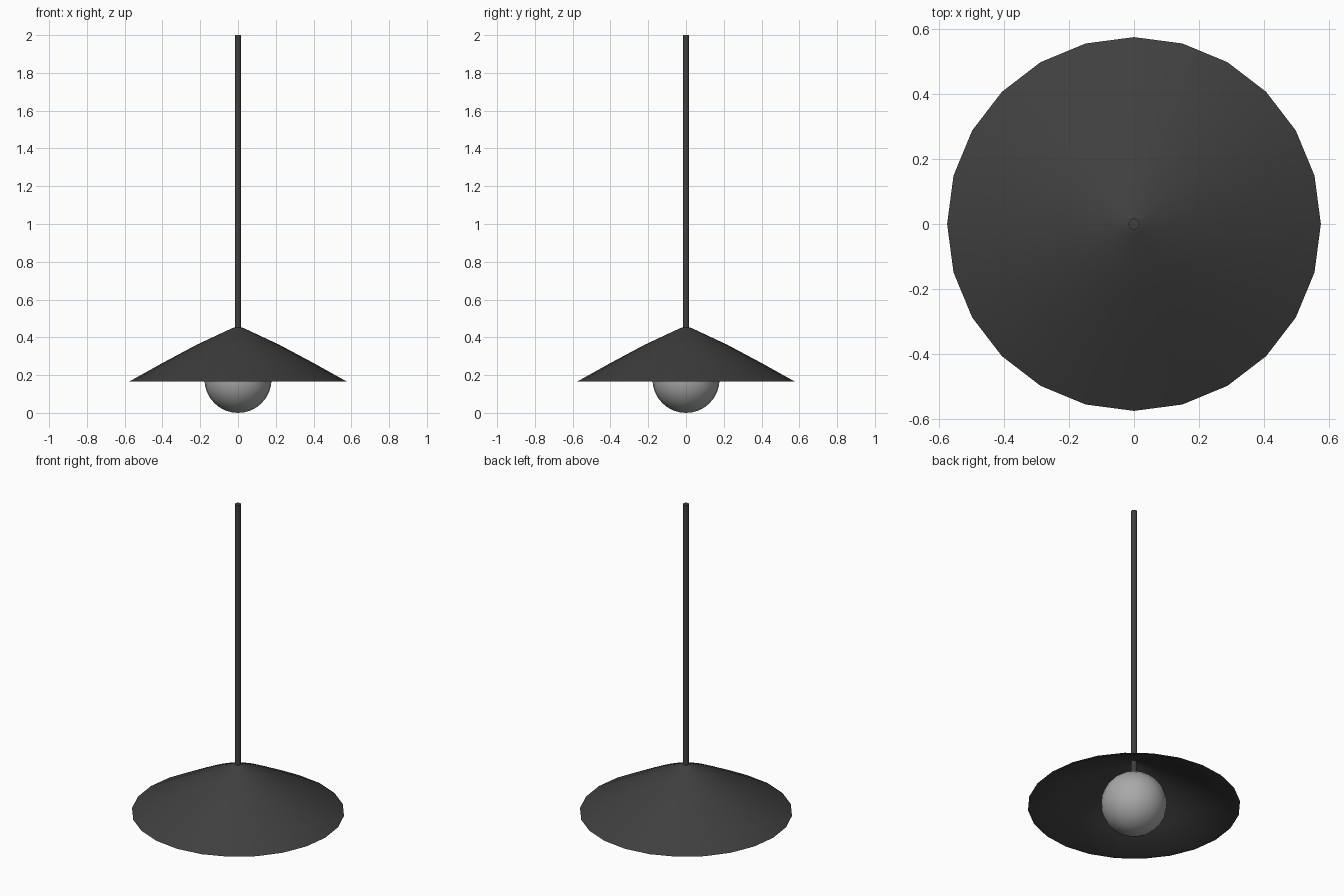
import bpy, bmesh, math

if "Cube" in bpy.data.objects:
    bpy.data.objects.remove(bpy.data.objects["Cube"])


def material(name, rgb):
    m = bpy.data.materials.new(name)
    m.diffuse_color = (*rgb, 1.0)
    m.use_nodes = True
    m.node_tree.nodes["Principled BSDF"].inputs["Base Color"].default_value = m.diffuse_color
    return m


dark = material("charcoal metal", (0.05, 0.05, 0.05))
glass = material("grey bulb", (0.40, 0.40, 0.40))


def lathe(name, profile, sides, mat, closed=False):
    """Revolve (radius, z) points around z; radius 0 becomes a pole."""
    bm = bmesh.new()
    rings = []
    for r, z in profile:
        n = 1 if r == 0 else sides
        rings.append([bm.verts.new((r * math.cos(math.tau * i / sides),
                                    r * math.sin(math.tau * i / sides), z))
                      for i in range(n)])
    pairs = list(zip(rings, rings[1:]))
    if closed:
        pairs.append((rings[-1], rings[0]))
    for a, b in pairs:
        for i in range(sides):
            j = (i + 1) % sides
            quad = [a[i % len(a)], a[j % len(a)], b[j % len(b)], b[i % len(b)]]
            bm.faces.new(list(dict.fromkeys(quad)))
    bmesh.ops.recalc_face_normals(bm, faces=bm.faces)
    mesh = bpy.data.meshes.new(name)
    bm.to_mesh(mesh)
    bm.free()
    mesh.materials.append(mat)
    obj = bpy.data.objects.new(name, mesh)
    bpy.context.collection.objects.link(obj)
    bpy.ops.object.select_all(action='DESELECT')
    obj.select_set(True)
    bpy.context.view_layer.objects.active = obj
    bpy.ops.object.shade_smooth_by_angle(angle=math.radians(40))
    return obj


# Thin conical shade, slightly convex, with a flat rim underneath
outer = [(0.0, 0.457), (0.03, 0.449), (0.22, 0.36), (0.40, 0.264), (0.574, 0.167)]
inner = [(0.554, 0.167), (0.39, 0.258), (0.215, 0.350), (0.03, 0.437), (0.0, 0.445)]
lathe("shade", outer + inner, 24, dark)

# Hanging rod, running through the shade down to the bulb
lathe("rod", [(0, 0.34), (0.017, 0.34), (0.017, 2.0), (0, 2.0)], 16, dark)

# Round bulb
R = 0.178
ball = [(R * math.sin(math.pi * k / 16) if 0 < k < 16 else 0,
         R - R * math.cos(math.pi * k / 16)) for k in range(17)]
lathe("bulb", ball, 24, glass)
